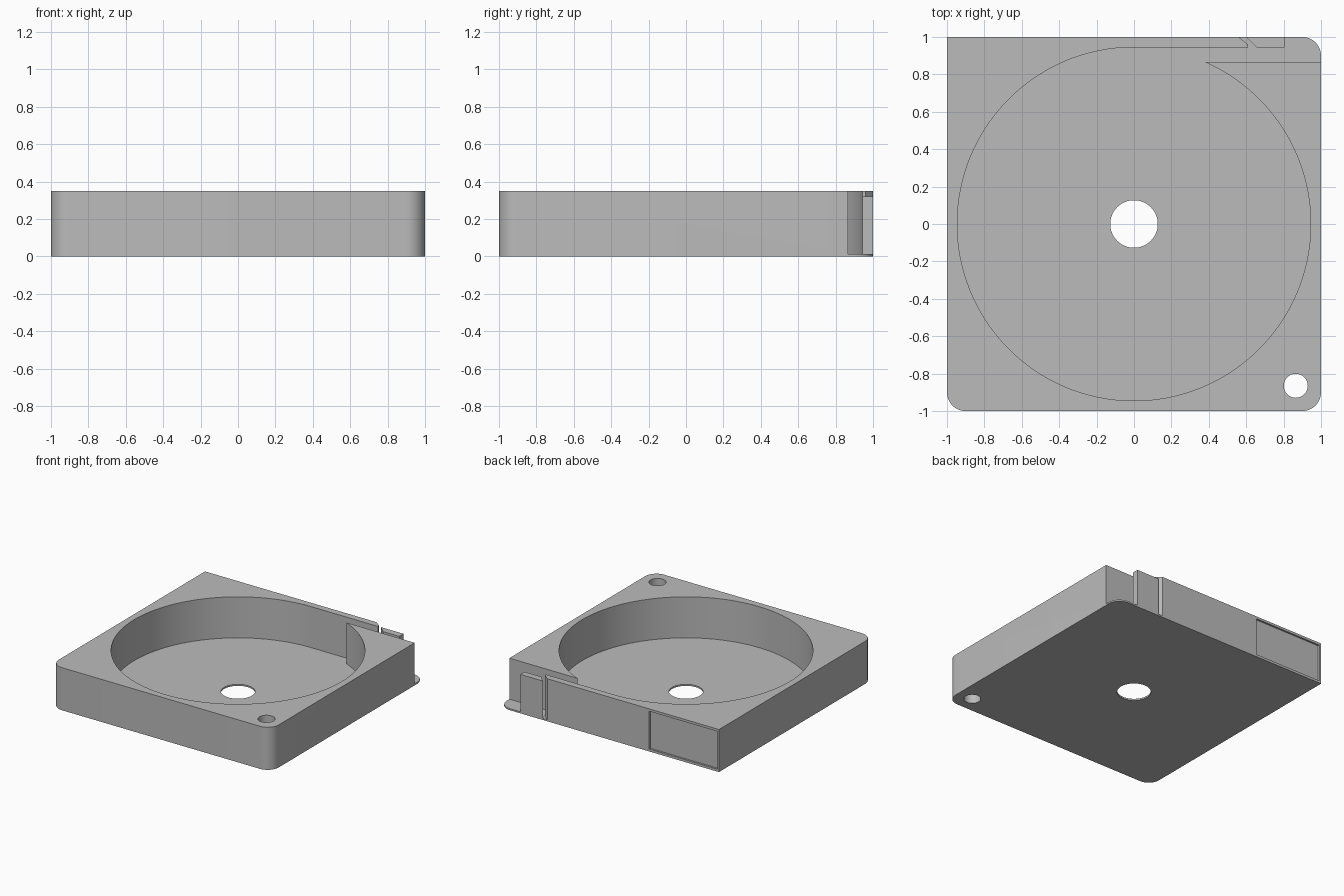
import bpy
import bmesh
from math import sin, cos, pi, acos, radians

cube = bpy.data.objects.get("Cube")
if cube:
    bpy.data.objects.remove(cube, do_unlink=True)

HEIGHT, FLOOR = 0.35, 0.013
BOWL_R, GATE_Y, WALL_Y = 0.945, 0.865, 0.945

grey = bpy.data.materials.new("plain grey")
grey.use_nodes = True
grey.diffuse_color = (0.5, 0.5, 0.5, 1)
grey.node_tree.nodes["Principled BSDF"].inputs["Base Color"].default_value = (0.5, 0.5, 0.5, 1)


def arc(cx, cy, r, start, end, steps):
    """Points along an arc, angles in radians."""
    return [(cx + r * cos(start + (end - start) * i / steps),
             cy + r * sin(start + (end - start) * i / steps)) for i in range(steps + 1)]


def prism(name, outline, z0, z1):
    """Extrude a flat outline from z0 to z1."""
    bm = bmesh.new()
    face = bm.faces.new([bm.verts.new((x, y, z0)) for x, y in outline])
    top = bmesh.ops.extrude_face_region(bm, geom=[face])["geom"]
    bmesh.ops.translate(bm, vec=(0, 0, z1 - z0),
                        verts=[v for v in top if isinstance(v, bmesh.types.BMVert)])
    bmesh.ops.recalc_face_normals(bm, faces=bm.faces)
    mesh = bpy.data.meshes.new(name)
    bm.to_mesh(mesh)
    bm.free()
    mesh.materials.append(grey)
    obj = bpy.data.objects.new(name, mesh)
    bpy.context.collection.objects.link(obj)
    return obj


def select(obj):
    bpy.ops.object.select_all(action="DESELECT")
    obj.select_set(True)
    bpy.context.view_layer.objects.active = obj


def cut(target, cutter):
    """Subtract the cutter and discard it."""
    cutter.hide_render = True
    mod = target.modifiers.new("cut", "BOOLEAN")
    mod.operation, mod.solver, mod.object = "DIFFERENCE", "EXACT", cutter
    select(target)
    bpy.ops.object.modifier_apply(modifier=mod.name)
    bpy.data.objects.remove(cutter, do_unlink=True)


# Square case with three rounded corners and one sharp one
outline = [(-1, 1)]
for cx, cy, start in ((-0.9, -0.9, pi), (0.9, -0.9, 1.5 * pi), (0.9, 0.9, 0)):
    outline += arc(cx, cy, 0.1, start, start + pi / 2, 12)
case = prism("case", outline, 0, HEIGHT)

# Round bowl with a straight exit channel and an open back corner
gate = acos(GATE_Y / BOWL_R)
bowl = arc(0, 0, BOWL_R, pi / 2 - gate, -1.5 * pi, 120)
bowl += [(0.61, WALL_Y), (0.61, 0.96), (0.51, 1.04), (1.1, 1.04), (1.1, GATE_Y)]
cut(case, prism("bowl_cutter", bowl, FLOOR, HEIGHT + 0.1))

# Centre hole and corner pin hole
for name, x, y, r in (("centre_cutter", 0, 0, 0.127), ("pin_cutter", 0.865, -0.865, 0.064)):
    cut(case, prism(name, arc(x, y, r, 0, 2 * pi, 64)[:-1], -0.1, HEIGHT + 0.1))

# Shallow label recess on the back
recess = [(-0.985, 0.985), (-0.365, 0.985), (-0.365, 1.1), (-0.985, 1.1)]
cut(case, prism("recess_cutter", recess, 0.02, HEIGHT - 0.02))

# Low guide block after the slanted slot
guide = prism("guide_block", [(0.60, 1), (0.655, WALL_Y), (0.805, WALL_Y), (0.805, 1)],
              FLOOR, 0.32)

for obj in (case, guide):
    select(obj)
    bpy.ops.object.shade_smooth_by_angle(angle=radians(30))
